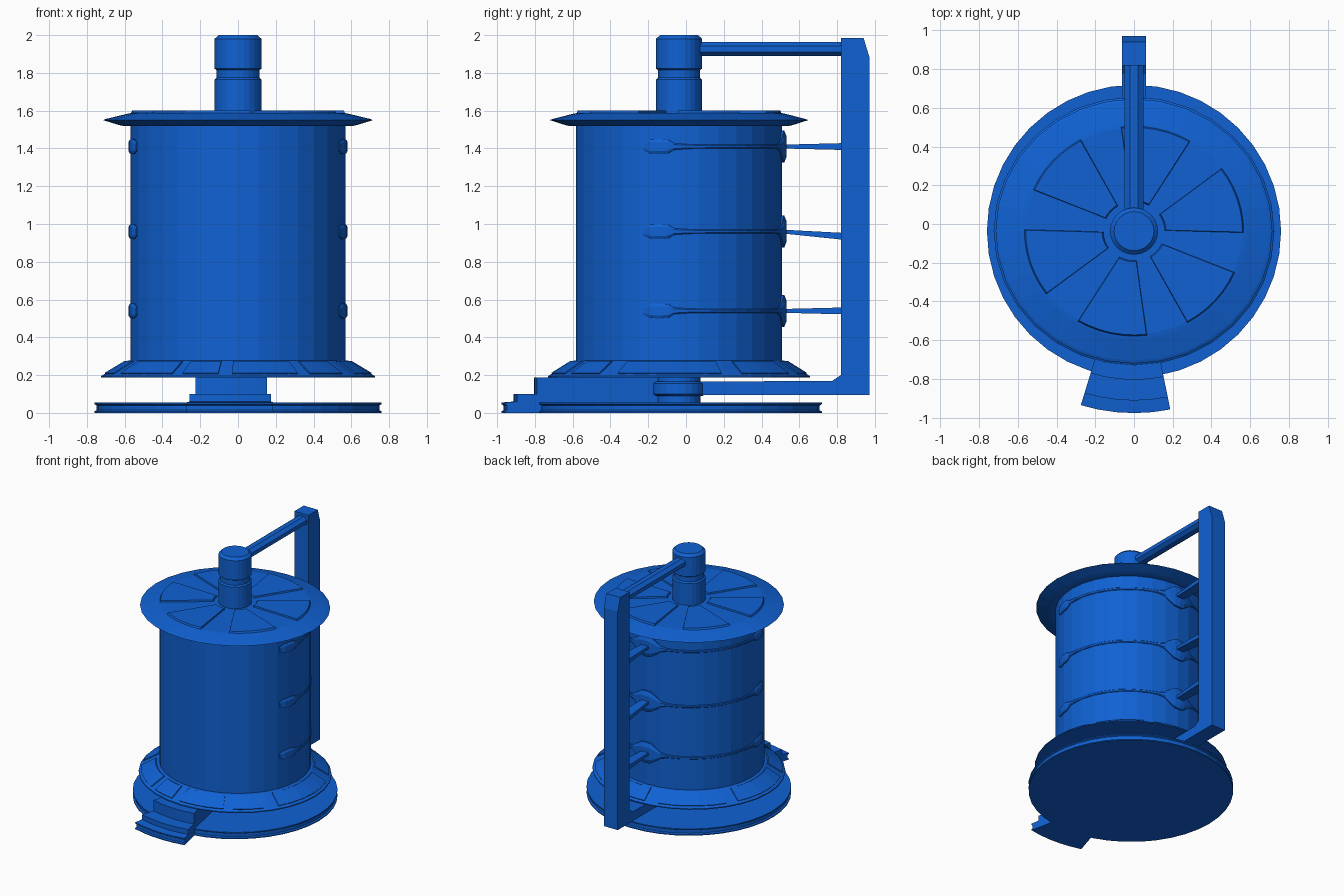
import bpy, bmesh
from math import sin, cos, radians, pi

CY = -0.037      # drum axis in y
SQ = 0.957       # drum is slightly squashed in y
SEG = 32

blue = bpy.data.materials.new("blue_paint")
blue.diffuse_color = (0.005, 0.12, 0.65, 1)


def loft(name, rings):
    """Skin a list of closed point loops and cap both ends."""
    bm = bmesh.new()
    rows = [[bm.verts.new(p) for p in ring] for ring in rings]
    n = len(rows[0])
    for a, b in zip(rows, rows[1:]):
        for i in range(n):
            j = (i + 1) % n
            bm.faces.new((a[i], a[j], b[j], b[i]))
    bm.faces.new(rows[0][::-1])
    bm.faces.new(rows[-1])
    bmesh.ops.recalc_face_normals(bm, faces=bm.faces)
    me = bpy.data.meshes.new(name)
    bm.to_mesh(me)
    bm.free()
    me.materials.append(blue)
    ob = bpy.data.objects.new(name, me)
    bpy.context.collection.objects.link(ob)
    return ob


def polar(r, deg, z, sq=SQ):
    a = radians(deg)
    return (r * cos(a), CY + r * sin(a) * sq, z)


def lathe(name, profile, sq=SQ, seg=SEG):
    return loft(name, [[polar(r, 360 * i / seg, z, sq) for i in range(seg)]
                       for r, z in profile])


def sector(name, a0, a1, section, sq=SQ, steps=5):
    return loft(name, [[polar(r, a0 + (a1 - a0) * i / steps, z, sq) for r, z in section]
                       for i in range(steps + 1)])


def prism_x(name, yz, half):
    return loft(name, [[(x, y, z) for y, z in yz] for x in (-half, half)])


# Base disc with grooved rim
lathe("base_disc", [(0.76, 0), (0.76, 0.008), (0.748, 0.014), (0.748, 0.04),
                    (0.76, 0.046), (0.76, 0.055)], sq=0.995, seg=40)

# Hub between base and drum
lathe("hub", [(0.115, 0.05), (0.115, 0.19)], sq=1, seg=24)
lathe("hub_collar", [(0.125, 0.09), (0.14, 0.1), (0.14, 0.155), (0.125, 0.165)], sq=1, seg=24)

# Front steps, a stepped sector reaching in to the hub
sector("front_steps", -107, -78.5,
       [(0.1, 0), (0.94, 0), (0.94, 0.008), (0.93, 0.014), (0.93, 0.04), (0.94, 0.046),
        (0.94, 0.055), (0.875, 0.06), (0.875, 0.1), (0.768, 0.1), (0.768, 0.187),
        (0.1, 0.187)], sq=1)

# Drum and its sloping skirt
lathe("drum", [(0.57, 0.25), (0.57, 1.54)])
lathe("skirt", [(0.725, 0.187), (0.725, 0.195), (0.585, 0.276), (0.56, 0.28)])

# Raised skirt panels (degrees measured from the front, toward +x)
for a0, a1 in [(-62, -29), (-25, -8), (-3, 27), (32, 52), (61, 110),
               (119, 150), (158, 186), (-166, -122), (-115, -68)]:
    inset = 0.5
    sector("skirt_panel", a0 + inset - 90, a1 - inset - 90,
           [(0.70, 0.2), (0.707, 0.212), (0.60, 0.276), (0.585, 0.268)])

# Lid with sharp brim and six raised wedges
lathe("lid", [(0.60, 1.518), (0.63, 1.524), (0.715, 1.55), (0.70, 1.556),
              (0.58, 1.585), (0.56, 1.588)])
for k in range(6):
    c = 18 + 60 * k
    rings = []
    for i in range(7):
        t = i / 3 - 1
        rings.append([polar(0.155, c + 17 * t, 1.58), polar(0.57, c + 19 * t, 1.58),
                      polar(0.56, c + 18.5 * t, 1.6), polar(0.165, c + 16 * t, 1.6)])
    loft("lid_wedge", rings)

# Top shaft with groove
lathe("shaft", [(0.124, 1.57), (0.124, 1.765), (0.113, 1.775), (0.113, 1.815),
                (0.124, 1.822), (0.124, 1.98), (0.103, 2.0)], sq=0.98, seg=24)

# Side frame: lower arm and post in one piece
prism_x("frame_post", [(0.05, 0.095), (0.972, 0.095), (0.972, 1.88), (0.94, 1.985),
                       (0.82, 1.985), (0.82, 0.2), (0.775, 0.17), (0.05, 0.165)], 0.063)

# Octagonal upper arm
loft("upper_arm", [[(0.052 * cos(pi / 8 + k * pi / 4), y,
                     1.927 + 0.04 * sin(pi / 8 + k * pi / 4)) for k in range(8)]
                   for y in (0.02, 0.84)])

# Clamp bands: (angle from back, half height, thickness), mirrored left/right
half_band = [(0, 0.085, 0.028), (4, 0.08, 0.026), (8, 0.055, 0.02), (12, 0.025, 0.014),
             (17, 0.012, 0.008), (28, 0.01, 0.008), (39, 0.01, 0.008), (50, 0.01, 0.008),
             (61, 0.01, 0.008), (72, 0.01, 0.008), (85, 0.012, 0.009), (93, 0.018, 0.012),
             (96, 0.036, 0.016), (100, 0.04, 0.018), (106, 0.038, 0.016), (110, 0.022, 0.006)]
band = [(-a, h, t) for a, h, t in half_band[:0:-1]] + half_band
for z, z_end in ((1.41, 1.41), (0.96, 0.935), (0.54, 0.54)):
    loft("clamp_band", [[polar(0.558, 90 + a, z - h), polar(0.568 + t * 0.5, 90 + a, z - h),
                         polar(0.568 + t, 90 + a, z - h * 0.6),
                         polar(0.568 + t, 90 + a, z + h * 0.6),
                         polar(0.568 + t * 0.5, 90 + a, z + h), polar(0.558, 90 + a, z + h)]
                        for a, h, t in band])
    # Strut from band to post
    loft("clamp_strut", [[(x, y, zz + s) for x, s in
                          ((-w, -d), (w, -d), (w, d), (-w, d))]
                         for y, zz, w, d in ((0.51, z, 0.03, 0.01), (0.83, z_end, 0.05, 0.018))])
